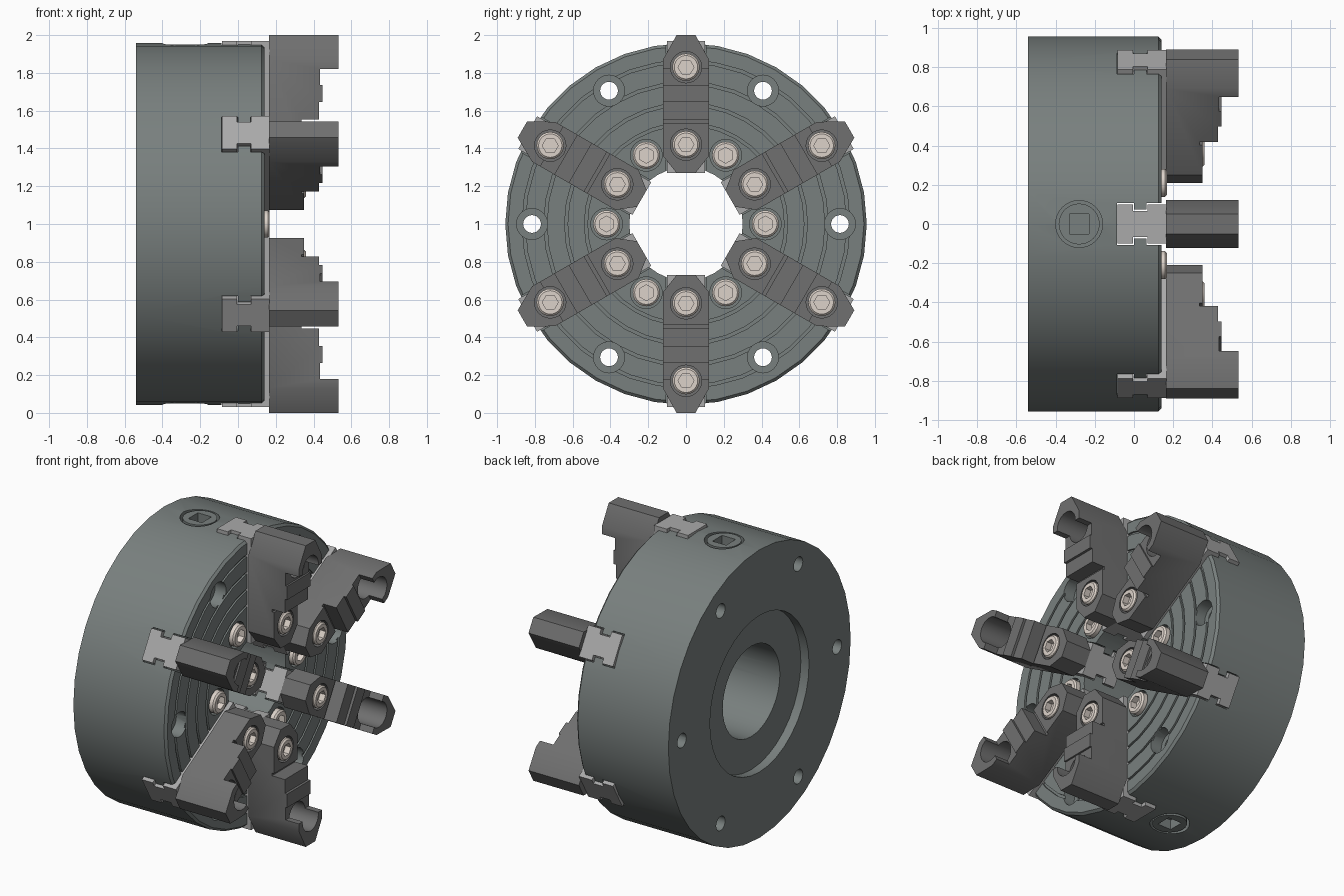
import bpy, bmesh
from math import radians, cos, sin, pi
from mathutils import Matrix, Vector

if "Cube" in bpy.data.objects:
    bpy.data.objects.remove(bpy.data.objects["Cube"])

# Chuck axis runs along x through z = 1. Parts are built pointing up (z = radial), then turned about x.
CENTRE = Vector((0, 0, 1))


def material(name, col):
    m = bpy.data.materials.new(name)
    m.diffuse_color = (*col, 1)
    m.use_nodes = True
    m.node_tree.nodes["Principled BSDF"].inputs["Base Color"].default_value = m.diffuse_color
    return m


BODY = material("body_grey", (0.19, 0.215, 0.21))
JAW = material("jaw_grey", (0.16, 0.16, 0.16))
SLIDE = material("slide_grey", (0.40, 0.40, 0.40))
STEEL = material("screw_steel", (0.72, 0.65, 0.59))


def finish(bm, name, mat=None):
    bmesh.ops.recalc_face_normals(bm, faces=bm.faces)
    me = bpy.data.meshes.new(name)
    bm.to_mesh(me)
    bm.free()
    if mat:
        me.materials.append(mat)
    return me


def lathe(name, profile, segs, mat=None, closed=False, turn=0.0):
    """Revolve (x, radius) points about x; open profiles get flat caps."""
    bm = bmesh.new()
    rings = []
    for x, r in profile:
        rings.append([bm.verts.new((x, r * cos(2 * pi * i / segs + turn), r * sin(2 * pi * i / segs + turn)))
                      for i in range(segs)])
    for k in range(len(rings) if closed else len(rings) - 1):
        a, b = rings[k], rings[(k + 1) % len(rings)]
        for i in range(segs):
            j = (i + 1) % segs
            bm.faces.new((a[i], a[j], b[j], b[i]))
    if not closed:
        bm.faces.new(rings[0])
        bm.faces.new(rings[-1])
    return finish(bm, name, mat)


def prism(name, pts, lo, hi, to3d, mat=None):
    """Extrude a 2D outline from lo to hi; to3d maps (u, v, w) to a point."""
    bm = bmesh.new()
    a = [bm.verts.new(to3d(u, v, lo)) for u, v in pts]
    b = [bm.verts.new(to3d(u, v, hi)) for u, v in pts]
    bm.faces.new(a)
    bm.faces.new(b)
    for i in range(len(pts)):
        j = (i + 1) % len(pts)
        bm.faces.new((a[i], a[j], b[j], b[i]))
    return finish(bm, name, mat)


def mirrored(half):
    """Half outline (along, half width) -> full symmetric outline."""
    return half + [(u, -v) for u, v in reversed(half)]


def place(me, name, deg=0, x=0.0, r=0.0):
    ob = bpy.data.objects.new(name, me)
    rot = Matrix.Rotation(radians(deg), 4, 'X')
    ob.rotation_euler = (radians(deg), 0, 0)
    ob.location = rot @ Vector((x, 0, r)) + CENTRE
    bpy.context.collection.objects.link(ob)
    return ob


def cut(ob, cutters):
    for c in cutters:
        c.hide_render = True
        m = ob.modifiers.new("cut", 'BOOLEAN')
        m.operation, m.solver, m.object = 'DIFFERENCE', 'EXACT', c
    bpy.context.view_layer.update()
    ev = ob.evaluated_get(bpy.context.evaluated_depsgraph_get())
    me = bpy.data.meshes.new_from_object(ev)
    ob.modifiers.clear()
    ob.data = me
    for c in cutters:
        bpy.data.objects.remove(c)
    return me


radial = lambda u, v, w: (u, v, w)      # (axial, tangential) outline run along the radius
axial = lambda u, v, w: (w, v, u)       # (radius, tangential) outline run along the axis
across = lambda u, v, w: (v, w, u)      # (radius, axial) outline run across the jaw
upright = lambda u, v, w: (u, v, w)

# Body: turned disc with face grooves, bore and rear register
prof = [(-.54, .52), (-.54, .957), (.125, .957), (.14, .942)]
for g in (.86, .745, .635, .53):
    prof += [(.14, g + .008), (.128, g + .008), (.128, g - .008), (.14, g - .008)]
prof += [(.14, .30), (-.48, .30), (-.48, .52)]
body = place(lathe("chuck_body", prof, 36, BODY, closed=True), "chuck_body")

# Body cutters: T-slots, mounting holes, face screw pockets, key sockets
slot = prism("slot", mirrored([(-.087, .107), (.0, .107), (.0, .073), (.065, .073), (.065, .107), (.3, .107)]),
             .22, 1.1, radial)
hole = lathe("hole", [(-.7, .047), (.06, .047), (.06, .082), (.3, .082)], 24)
pocket = lathe("pocket", [(.105, .084), (.3, .084)], 24)
circle = [(.12 * cos(2 * pi * i / 32), .12 * sin(2 * pi * i / 32)) for i in range(32)]
socket = prism("socket", circle, .86, 1.1, upright)
cutters = []
for k in range(6):
    cutters += [place(slot, "cut", 60 * k),
                place(hole, "cut", 60 * k + 30, 0, .815),
                place(pocket, "cut", 60 * k + 30, 0, .42)]
cutters += [place(socket, "cut", a, -.28) for a in (0, 180)]
cut(body, cutters)

# Key pinions with square sockets, top and bottom
disc = prism("key_pinion", [(u * .87, v * .87) for u, v in circle], .85, .95, upright, BODY)
square = prism("square", [(-.05, -.05), (.05, -.05), (.05, .05), (-.05, .05)], .885, 1.1, upright)
pinion = place(disc, "key_pinion_top", 0, -.28)
pin_mesh = cut(pinion, [place(square, "cut", 0, -.28)])
place(pin_mesh, "key_pinion_bottom", 180, -.28)

# Sliding base jaw with I-shaped section
slide = prism("base_jaw", mirrored([(-.085, .1), (-.005, .1), (-.005, .066), (.07, .066), (.07, .1), (.166, .1)]),
              .27, .968, radial, SLIDE)

# Stepped top jaw: plan outline cut by the step profile and two counterbores
plan = prism("top_jaw", mirrored([(.27, .05), (.36, .122), (.87, .122), (1.0, .05)]), .163, .533, axial, JAW)
steps = prism("steps", [(.2, .35), (.535, .35), (.535, .335), (.553, .335), (.553, .43), (.645, .43),
                        (.645, .447), (.735, .447), (.735, .435), (.82, .435), (.82, .7), (.2, .7)],
              -.3, .3, across)
jaw = place(plan, "top_jaw_1")
bores = [place(lathe("bore", [(d, .083), (.7, .083)], 24), "cut", 0, 0, r) for d, r in ((.29, .42), (.21, .83))]
jaw_mesh = cut(jaw, [place(steps, "cut")] + bores)

# Socket head screw, top of head at x = 0
head = lathe("cap_screw", [(-.075, .072), (-.01, .072), (0, .062)], 24, STEEL)
hexa = lathe("hexagon", [(-.04, .042), (.1, .042)], 6)
screw = place(head, "face_screw_1", 30, .168, .42)
screw_mesh = cut(screw, [place(hexa, "cut", 30, .168, .42)])

# Repeat everything around the axis
for k in range(6):
    a, n = 60 * k, k + 1
    place(slide, f"base_jaw_{n}", a)
    place(screw_mesh, f"inner_jaw_screw_{n}", a, .36, .42)
    place(screw_mesh, f"outer_jaw_screw_{n}", a, .28, .83)
    if k:
        place(jaw_mesh, f"top_jaw_{n}", a)
        place(screw_mesh, f"face_screw_{n}", a + 30, .168, .42)

# Smooth the round surfaces, keep edges crisp
for ob in bpy.context.scene.objects:
    ob.select_set(True)
bpy.context.view_layer.objects.active = body
bpy.ops.object.shade_smooth_by_angle(angle=radians(30))
